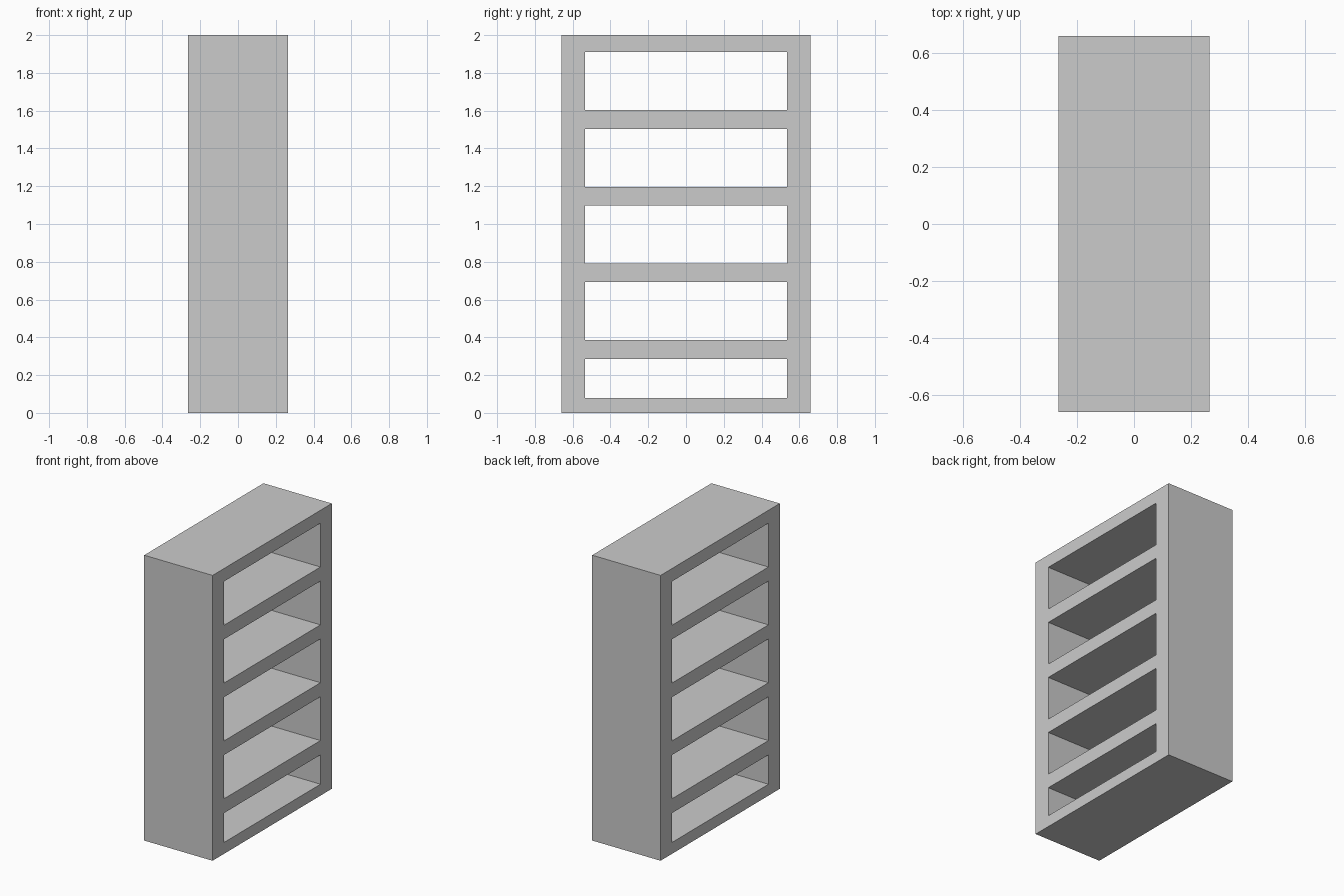
import bpy, bmesh

if "Cube" in bpy.data.objects:
    bpy.data.objects.remove(bpy.data.objects["Cube"])

HALF_DEPTH = 0.265                      # along x
Y = [-0.66, -0.535, 0.535, 0.66]        # side walls and opening edges
PITCH, OPENING = 0.4055, 0.307

# Heights: base, low bottom opening, then four equal openings and the top
Z = [0.0, 0.08, 0.286]
for i in range(4):
    bottom = 0.386 + i * PITCH
    Z += [bottom, bottom + OPENING]
Z.append(2.0)

# Open-through shelf frame: side profile of grid cells with the openings left out
bm = bmesh.new()
grid = [[bm.verts.new((-HALF_DEPTH, y, z)) for y in Y] for z in Z]
for r in range(len(Z) - 1):
    for c in range(len(Y) - 1):
        if c == 1 and r % 2 == 1:
            continue
        bm.faces.new((grid[r][c], grid[r][c + 1], grid[r + 1][c + 1], grid[r + 1][c]))

# Extrude the profile to full depth, keeping the near face to close the solid
near = bm.faces[:]
ext = bmesh.ops.extrude_face_region(bm, geom=near, use_keep_orig=True)
verts = [g for g in ext["geom"] if isinstance(g, bmesh.types.BMVert)]
bmesh.ops.translate(bm, verts=verts, vec=(2 * HALF_DEPTH, 0, 0))
bmesh.ops.recalc_face_normals(bm, faces=bm.faces[:])

mesh = bpy.data.meshes.new("shelf_frame")
bm.to_mesh(mesh)
bm.free()
bpy.context.collection.objects.link(bpy.data.objects.new("shelf_frame", mesh))
